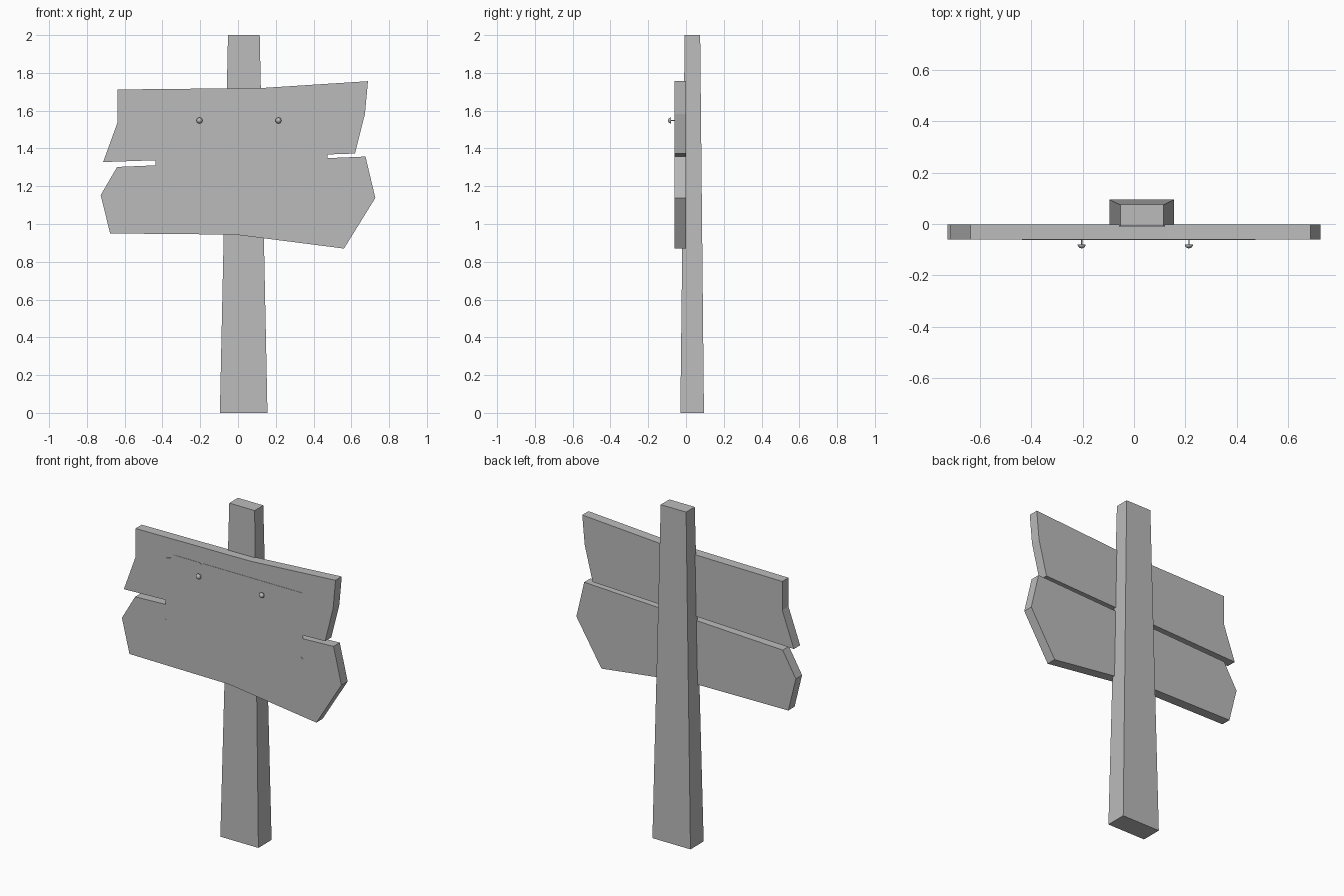
import bpy, bmesh, math
from mathutils import Matrix

if "Cube" in bpy.data.objects:
    bpy.data.objects.remove(bpy.data.objects["Cube"], do_unlink=True)


def material(name, value):
    mat = bpy.data.materials.new(name)
    mat.use_nodes = True
    color = (value, value, value, 1)
    mat.diffuse_color = color
    mat.node_tree.nodes["Principled BSDF"].inputs["Base Color"].default_value = color
    return mat


grey = material("weathered grey", 0.5)


def finish(name, bm):
    bmesh.ops.recalc_face_normals(bm, faces=bm.faces)
    mesh = bpy.data.meshes.new(name)
    bm.to_mesh(mesh)
    bm.free()
    mesh.materials.append(grey)
    obj = bpy.data.objects.new(name, mesh)
    bpy.context.collection.objects.link(obj)
    return obj


def slab(name, outline, front, back):
    """Extrude an (x, z) outline from front to back."""
    bm = bmesh.new()
    face = bm.faces.new([bm.verts.new((x, front, z)) for x, z in outline])
    moved = bmesh.ops.extrude_face_region(bm, geom=[face])["geom"]
    verts = [v for v in moved if isinstance(v, bmesh.types.BMVert)]
    bmesh.ops.translate(bm, verts=verts, vec=(0, back - front, 0))
    return finish(name, bm)


# Tapered post
bm = bmesh.new()
rings = []
for x0, x1, y0, y1, z in ((-0.096, 0.156, -0.03, 0.095, 0), (-0.053, 0.115, -0.007, 0.075, 2)):
    rings.append([bm.verts.new((x, y, z)) for x, y in ((x0, y0), (x1, y0), (x1, y1), (x0, y1))])
    bm.faces.new(rings[-1])
for i in range(4):
    j = (i + 1) % 4
    bm.faces.new((rings[0][i], rings[0][j], rings[1][j], rings[1][i]))
finish("post", bm)

# Two crooked boards
slab("upper_board", [(-0.637, 1.712), (0.127, 1.72), (0.688, 1.756), (0.672, 1.582),
                     (0.619, 1.373), (-0.714, 1.328), (-0.637, 1.54)], -0.06, -0.001)
slab("lower_board", [(-0.64, 1.302), (0.675, 1.357), (0.727, 1.138), (0.561, 0.87),
                     (-0.016, 0.944), (-0.677, 0.95), (-0.727, 1.153)], -0.06, -0.001)

# Paper notice with a torn corner and nicked edges
L, R, B, T = -0.437, 0.474, 1.042, 1.622
slab("paper_notice", [(L, 1.59), (-0.402, 1.6), (-0.381, T), (-0.212, T), (-0.201, 1.614),
                      (-0.19, T), (R, T), (R, 1.254), (0.455, 1.238), (R, 1.228), (R, B),
                      (-0.193, B), (-0.204, 1.05), (-0.217, B), (L, B), (L, 1.222),
                      (-0.407, 1.236), (L, 1.249)], -0.062, -0.06)

# Nails: thin shank with a domed head facing forward
for name, x in (("right_nail", -0.204), ("left_nail", 0.214)):
    bm = bmesh.new()
    bmesh.ops.create_uvsphere(bm, u_segments=12, v_segments=8, radius=0.016)
    cut = bmesh.ops.bisect_plane(bm, geom=bm.verts[:] + bm.edges[:] + bm.faces[:], dist=1e-5,
                                 plane_co=(0, 0, 0), plane_no=(0, 0, 1), clear_inner=True)
    bmesh.ops.holes_fill(bm, edges=[e for e in bm.edges if e.is_boundary])
    bmesh.ops.create_cone(bm, cap_ends=True, segments=6, radius1=0.003, radius2=0.003, depth=0.03,
                          matrix=Matrix.Translation((0, 0, -0.015)))
    bmesh.ops.transform(bm, verts=bm.verts, matrix=Matrix.Translation((x, -0.079, 1.548))
                        @ Matrix.Rotation(math.pi / 2, 4, "X"))
    finish(name, bm)
